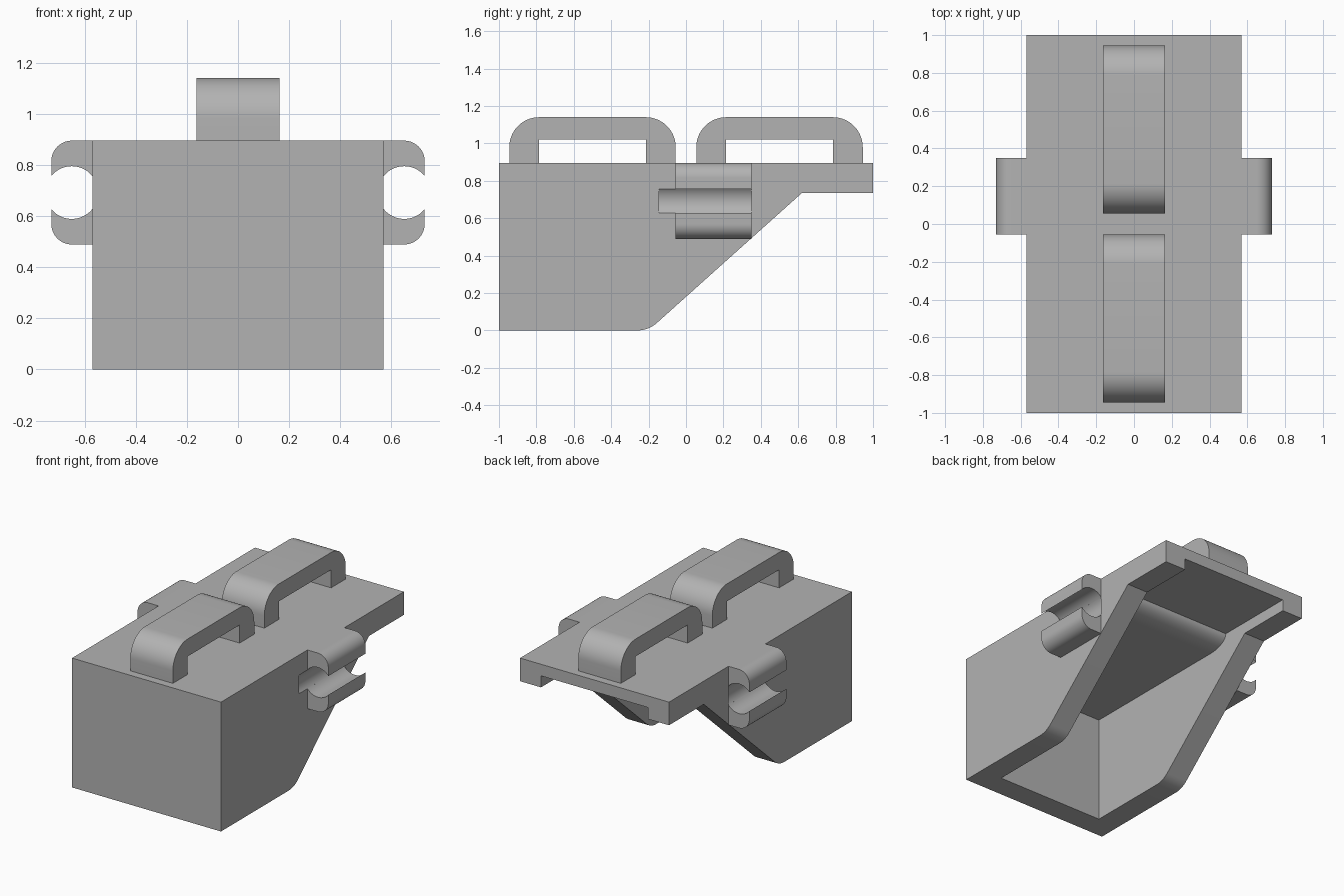
import bpy, bmesh, math
from mathutils import Vector

old = bpy.data.objects.get("Cube")
if old:
    bpy.data.objects.remove(old, do_unlink=True)

GREY = 0.45
mat = bpy.data.materials.new("plain grey")
mat.use_nodes = True
mat.diffuse_color = (GREY, GREY, GREY, 1)
mat.node_tree.nodes["Principled BSDF"].inputs["Base Color"].default_value = (GREY, GREY, GREY, 1)


def arc(cu, cv, ru, rv, start, end, steps=14):
    """Points on an elliptical arc, angles in degrees."""
    angles = [math.radians(start + (end - start) * i / steps) for i in range(steps + 1)]
    return [(cu + ru * math.cos(a), cv + rv * math.sin(a)) for a in angles]


def prism(name, profile, axis, low, high):
    """Extrude a profile along x (profile in y, z) or along y (profile in x, z)."""
    def place(u, v, w):
        return Vector((w, u, v)) if axis == "X" else Vector((u, w, v))
    bm = bmesh.new()
    face = bm.faces.new([bm.verts.new(place(u, v, low)) for u, v in profile])
    out = bmesh.ops.extrude_face_region(bm, geom=[face])
    moved = [g for g in out["geom"] if isinstance(g, bmesh.types.BMVert)]
    bmesh.ops.translate(bm, verts=moved, vec=place(0, 0, high - low))
    bmesh.ops.recalc_face_normals(bm, faces=bm.faces)
    mesh = bpy.data.meshes.new(name)
    bm.to_mesh(mesh)
    bm.free()
    mesh.materials.append(mat)
    obj = bpy.data.objects.new(name, mesh)
    bpy.context.collection.objects.link(obj)
    return obj


def activate(obj):
    bpy.ops.object.select_all(action="DESELECT")
    obj.select_set(True)
    bpy.context.view_layer.objects.active = obj


def smooth(obj):
    activate(obj)
    bpy.ops.object.shade_smooth_by_angle(angle=math.radians(25))


def cut(obj, cutter):
    cutter.hide_render = True
    mod = obj.modifiers.new("cut", "BOOLEAN")
    mod.operation = "DIFFERENCE"
    mod.solver = "EXACT"
    mod.object = cutter
    activate(obj)
    bpy.ops.object.modifier_apply(modifier=mod.name)
    bpy.data.objects.remove(cutter, do_unlink=True)


HALF, WALL, TOP, SHELF = 0.57, 0.16, 0.895, 0.735
CLIP_X, CLIP_Z, BORE = 0.65, 0.692, 0.103

# Body: box with a sloped underside and a rounded lower bend
bend = arc(-0.26, 0.156, 0.156, 0.156, -90, -48.2, 8)
body = prism("body", [(-1, 0)] + bend + [(0.62, SHELF), (1, SHELF), (1, TOP), (-1, TOP)],
             "X", -HALF, HALF)

# Hollow inside, open below and behind, with a rounded step in the ceiling
step = arc(0.28, 0.815, 0.15, 0.08, -90, 0)
cavity = [(WALL - 1, -0.2), (WALL - 1, SHELF)] + step + [(1.2, 0.815), (1.2, -0.2)]
cut(body, prism("cavity_cutter", cavity, "X", WALL - HALF, HALF - WALL))

# Shallow round channels in the side walls behind the clips
for side in (-1, 1):
    ring = arc(side * CLIP_X, CLIP_Z, BORE, BORE, 0, 360, 56)[:-1]
    cut(body, prism("channel_cutter", ring, "Y", -0.145, 0.35))
smooth(body)

# Side clips: an upper and a lower hook around each round channel
reach = math.degrees(math.acos((CLIP_X - HALF) / BORE))
hook = ([(HALF, TOP)] + arc(CLIP_X, TOP - 0.08, 0.08, 0.08, 90, 0)
        + arc(CLIP_X, CLIP_Z, BORE, BORE, reach, 180 - reach, 20))
for side, side_name in ((1, "left"), (-1, "right")):
    for flip, level in ((1, "upper"), (-1, "lower")):
        shape = [(side * x, CLIP_Z + flip * (z - CLIP_Z)) for x, z in hook]
        smooth(prism(f"{side_name}_{level}_clip_hook", shape, "Y", -0.055, 0.35))

# Top loops: square openings with rounded outer shoulders
for centre, name in ((-0.5, "front_loop"), (0.5, "back_loop")):
    reach, inner, radius, peak = 0.445, 0.285, 0.16, 1.14
    shape = [(centre + inner, TOP), (centre + reach, TOP)]
    shape += arc(centre + reach - radius, peak - radius, radius, radius, 0, 90)
    shape += arc(centre - reach + radius, peak - radius, radius, radius, 90, 180)
    shape += [(centre - reach, TOP), (centre - inner, TOP),
              (centre - inner, 1.02), (centre + inner, 1.02)]
    smooth(prism(name, shape, "X", -0.163, 0.163))
